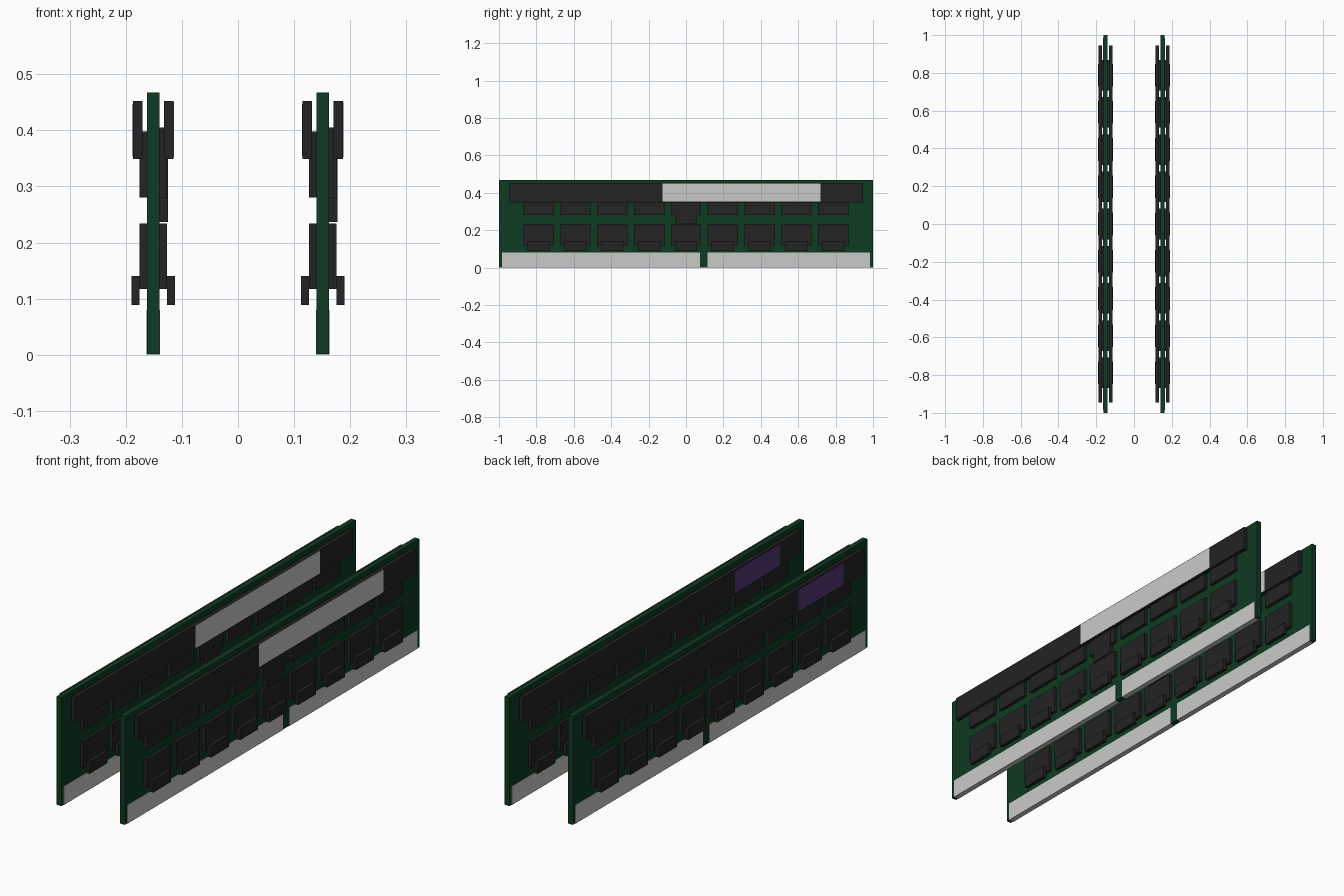
import bpy
import bmesh
from mathutils import Matrix, Vector

cube = bpy.data.objects.get("Cube")
if cube:
    bpy.data.objects.remove(cube, do_unlink=True)


def material(name, rgb):
    m = bpy.data.materials.new(name)
    m.use_nodes = True
    m.diffuse_color = (*rgb, 1)
    m.node_tree.nodes["Principled BSDF"].inputs["Base Color"].default_value = (*rgb, 1)
    return m


GREEN = material("board green", (0.004, 0.043, 0.016))
BLACK = material("chip black", (0.017, 0.017, 0.017))
SILVER = material("pale silver", (0.59, 0.59, 0.58))
PURPLE = material("label purple", (0.085, 0.037, 0.17))


def box_mesh(name, mat, boxes):
    """One mesh from boxes given as x, y and z ranges."""
    bm = bmesh.new()
    for ranges in boxes:
        lo = Vector([min(r) for r in ranges])
        hi = Vector([max(r) for r in ranges])
        bmesh.ops.create_cube(
            bm, size=1,
            matrix=Matrix.Translation((lo + hi) / 2) @ Matrix.Diagonal((*(hi - lo), 1)))
    mesh = bpy.data.meshes.new(name)
    bm.to_mesh(mesh)
    bm.free()
    mesh.materials.append(mat)
    return mesh


def both(x0, x1):
    """The same depth range on the two faces of the board."""
    return [(x0, x1), (-x1, -x0)]


def around(y, half):
    return (y - half, y + half)


T = 0.011                                        # half thickness of the board
columns = [0.197 * i for i in range(-4, 5)]      # chip centres along the board

parts = {
    # Circuit board and edge contacts, split at the key
    "board": (GREEN, [((-T, T), (-1, 1), (0.001, 0.467))]),
    "edge_contacts": (SILVER, [((-0.012, 0.012), y, (0, 0.08))
                               for y in [(-0.985, 0.074), (0.116, 0.985)]]),
    # Two rows of memory chips on each face
    "lower_chips": (BLACK, [(x, around(y, 0.081), (0.117, 0.234))
                            for x in both(T, 0.0245) for y in columns]),
    "upper_chips": (BLACK, [(x, around(y, 0.081), (0.28, 0.398))
                            for x in both(T, 0.0245) for y in columns]),
    "chip_tabs": (BLACK, [(x, around(y, 0.06), (0.089, 0.14))
                          for x in both(0.0243, 0.039) for y in columns]),
    "controller_chip": (BLACK, [((T, 0.0265), (-0.055, 0.055), (0.237, 0.405))]),
    # Long cover strips resting on the upper chips
    "cover_strips": (BLACK, [(x, (-0.945, 0.945), (0.349, 0.452))
                             for x in both(0.0195, 0.0362)]),
    # Stickers
    "silver_label": (SILVER, [((0.036, 0.0372), (-0.125, 0.72), (0.352, 0.45))]),
    "purple_label": (PURPLE, [((-0.0372, -0.036), (-0.80, -0.497), (0.353, 0.447))]),
}

# Two identical modules side by side
for name, (mat, boxes) in parts.items():
    mesh = box_mesh(name, mat, boxes)
    for side, x in (("left", 0.151), ("right", -0.151)):
        ob = bpy.data.objects.new(f"{side}_{name}", mesh)
        ob.location.x = x
        bpy.context.collection.objects.link(ob)
